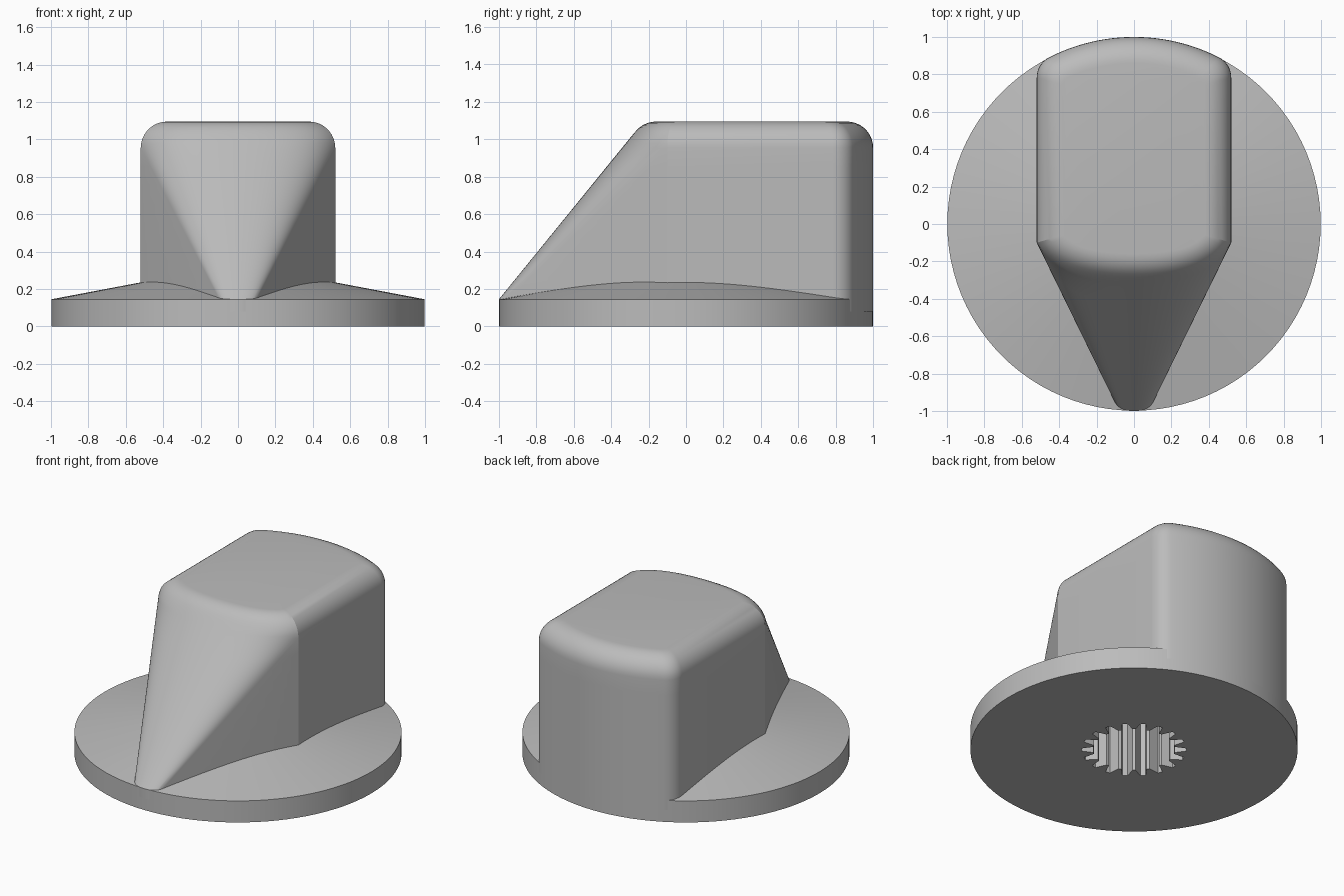
import bpy, bmesh, math
from mathutils import Vector

cube = bpy.data.objects.get("Cube")
if cube:
    bpy.data.objects.remove(cube, do_unlink=True)

GREY = bpy.data.materials.new("grey_plastic")
GREY.use_nodes = True
GREY.diffuse_color = (0.5, 0.5, 0.5, 1)
GREY.node_tree.nodes["Principled BSDF"].inputs["Base Color"].default_value = (0.5, 0.5, 0.5, 1)

HALF_W, KINK_Y, TAPER = 0.52, -0.1, 0.49   # plan of the grip
Z_LOW, Z_SHOULDER, FILLET = 0.145, 0.955, 0.14
SLOPE = 1.23


def finish(bm, name):
    mesh = bpy.data.meshes.new(name)
    bm.to_mesh(mesh)
    bm.free()
    mesh.materials.append(GREY)
    obj = bpy.data.objects.new(name, mesh)
    bpy.context.collection.objects.link(obj)
    bpy.ops.object.select_all(action='DESELECT')
    obj.select_set(True)
    bpy.context.view_layer.objects.active = obj
    bpy.ops.object.shade_smooth_by_angle(angle=math.radians(20))
    return obj


def skin(bm, lower, upper):
    n = len(lower)
    for i in range(n):
        j = (i + 1) % n
        bm.faces.new((lower[i], lower[j], upper[j], upper[i]))


def grip_section(z):
    """Closed horizontal outline of the grip at height z."""
    rise = max(0.0, z - Z_SHOULDER)
    inset = FILLET - math.sqrt(max(0.0, FILLET ** 2 - rise ** 2))
    half, back = HALF_W - inset, 1 - inset
    # Nose: curve across the sloping front, tangent to the tapered walls
    front = -1 + (z - Z_LOW) / SLOPE
    if z > Z_SHOULDER + FILLET * 0.63:
        front = -0.16 - (FILLET - inset)
    kink = Vector((half, KINK_Y + 0.3 * inset))
    if rise > 0:
        end, ctrl_x = kink, 0.78 * half
    else:
        w = 0.1 + (HALF_W - 0.1) * (z - Z_LOW) / (Z_SHOULDER - Z_LOW)
        end = Vector((w, KINK_Y - (HALF_W - w) / TAPER))
        ctrl_x = HALF_W - (KINK_Y - front) * TAPER
    start, ctrl = Vector((0, front)), Vector((ctrl_x, front))
    pts = []
    for i in range(17):
        t = i / 16
        pts.append(start * (1 - t) ** 2 + ctrl * 2 * t * (1 - t) + end * t * t)
    pts.append(kink)
    # Rounded rear corner, then the round back
    c = 0.12 - 0.5 * inset
    cx = half - c
    cy = math.sqrt((back - c) ** 2 - cx ** 2)
    turn = math.atan2(cy, cx)
    for i in range(9):
        a = turn * i / 8
        pts.append(Vector((cx + c * math.cos(a), cy + c * math.sin(a))))
    for i in range(1, 13):
        a = turn + (math.pi / 2 - turn) * i / 12
        pts.append(Vector((back * math.cos(a), back * math.sin(a))))
    pts[-1].x = 0
    return pts + [Vector((-p.x, p.y)) for p in reversed(pts[1:-1])]


# Grip: stacked outlines with a rounded top edge
bm = bmesh.new()
levels = [Z_LOW + (Z_SHOULDER - Z_LOW) * i / 8 for i in range(9)]
levels += [Z_SHOULDER + FILLET * math.sin(math.pi / 2 * i / 9) for i in range(1, 10)]
rings = [[bm.verts.new((p.x, p.y, 0.08)) for p in grip_section(Z_LOW)]]
for z in levels:
    rings.append([bm.verts.new((p.x, p.y, z)) for p in grip_section(z)])
for lower, upper in zip(rings, rings[1:]):
    skin(bm, lower, upper)
bm.faces.new(rings[-1])
bmesh.ops.remove_doubles(bm, verts=bm.verts[:], dist=0.0005)
finish(bm, "grip")

# Base: disc with a shallow conical top, hidden part left open under the grip
bm = bmesh.new()


def circle(r, z, n=96):
    return [bm.verts.new((r * math.cos(math.tau * i / n), r * math.sin(math.tau * i / n), z))
            for i in range(n)]


bottom, rim, collar = circle(0.998, 0), circle(0.998, Z_LOW), circle(0.4, 0.258)
skin(bm, bottom, rim)
skin(bm, rim, collar)

# Splined shaft socket in the underside
TEETH = 18
outline = []
for k in range(TEETH):
    mid = math.tau * k / TEETH
    for r, half_width in ((0.25, -0.035), (0.32, -0.016), (0.32, 0.016), (0.25, 0.035)):
        a = mid + half_width / r
        outline.append((r * math.cos(a), r * math.sin(a)))
mouth = [bm.verts.new((x, y, 0)) for x, y in outline]
roof = [bm.verts.new((x, y, 0.75)) for x, y in outline]
skin(bm, roof, mouth)
bm.faces.new(list(reversed(roof)))
bm.edges.ensure_lookup_table()
loops = [bm.edges.get((ring[i], ring[i - 1])) for ring in (bottom, mouth) for i in range(len(ring))]
filled = bmesh.ops.triangle_fill(bm, edges=loops, use_beauty=True, normal=(0, 0, -1))
for f in filled["geom"]:
    if isinstance(f, bmesh.types.BMFace):
        f.normal_update()
        if f.normal.z > 0:
            f.normal_flip()
finish(bm, "base")
